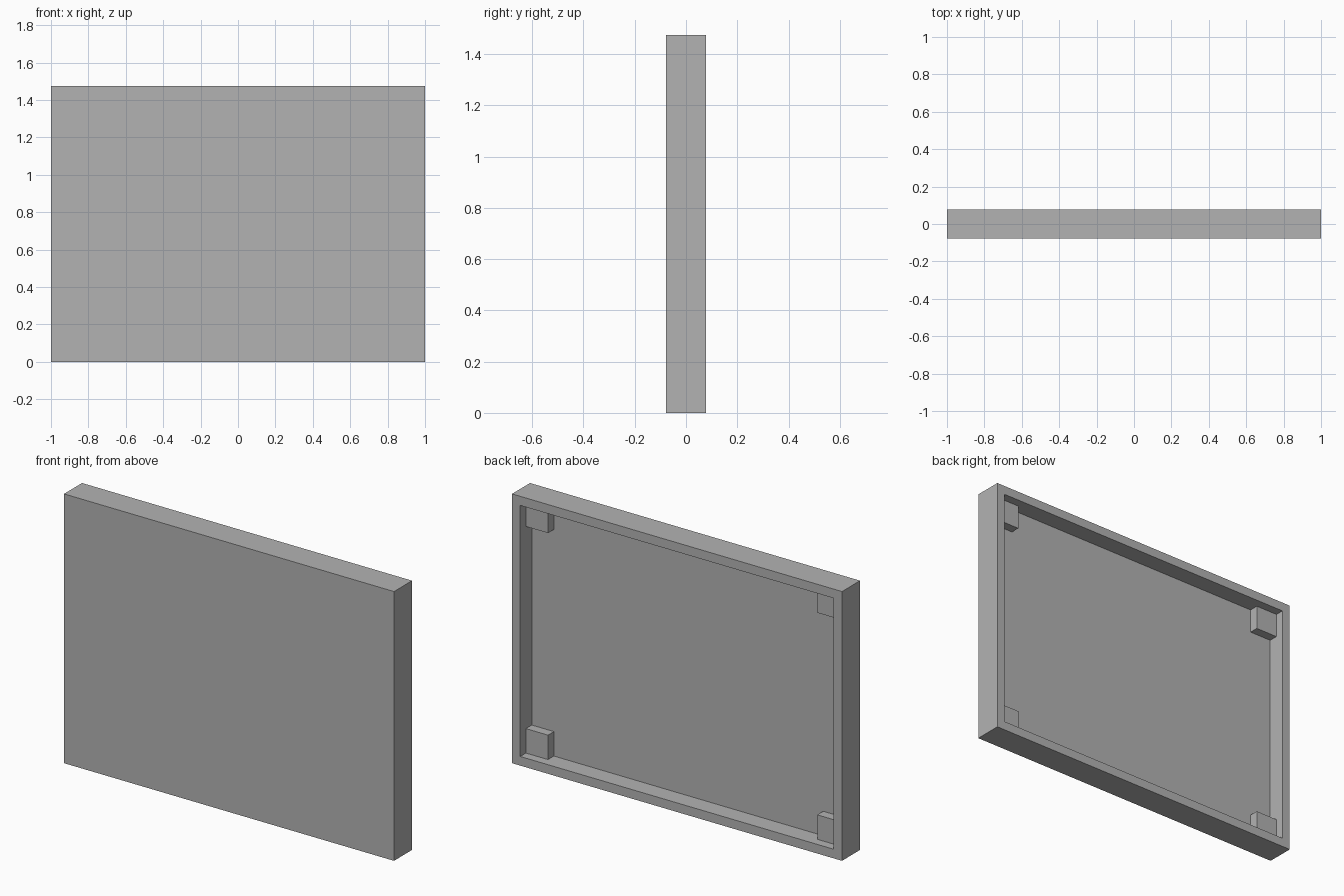
import bpy
import bmesh
from mathutils import Matrix, Vector

W, D, H = 2.0, 0.156, 1.475    # outer size
RIM = 0.05                     # rim width
RECESS = 0.1                   # depth of the hollow back
BLOCK, BLOCK_D = 0.134, 0.051  # corner block side and thickness

cube = bpy.data.objects.get("Cube")
if cube:
    bpy.data.objects.remove(cube)

grey = bpy.data.materials.new("plain_grey")
grey.use_nodes = True
grey.diffuse_color = (0.45, 0.45, 0.45, 1)
grey.node_tree.nodes["Principled BSDF"].inputs["Base Color"].default_value = grey.diffuse_color


def add_box(name, centre, size, edit=None):
    """Make a box object, optionally reshaped by an edit function."""
    bm = bmesh.new()
    bmesh.ops.create_cube(bm, size=1, matrix=Matrix.Translation(centre) @ Matrix.Diagonal((*size, 1)))
    if edit:
        edit(bm)
    mesh = bpy.data.meshes.new(name)
    bm.to_mesh(mesh)
    bm.free()
    mesh.materials.append(grey)
    obj = bpy.data.objects.new(name, mesh)
    bpy.context.collection.objects.link(obj)
    return obj


def hollow_back(bm):
    """Inset the rear face and push it in to leave a rim."""
    bm.normal_update()
    back = max(bm.faces, key=lambda f: f.calc_center_median().y)
    bmesh.ops.inset_region(bm, faces=[back], thickness=RIM, use_even_offset=True)
    pushed = bmesh.ops.extrude_discrete_faces(bm, faces=[back])["faces"][0]
    bmesh.ops.translate(bm, verts=pushed.verts, vec=Vector((0, -RECESS, 0)))


# Panel with a rim around its hollow back
add_box("panel", (0, 0, H / 2), (W, D, H), hollow_back)

# Mounting blocks in the four inner corners
floor_y = D / 2 - RECESS
offset = RIM + BLOCK / 2
for side, x in (("left", W / 2 - offset), ("right", offset - W / 2)):
    for level, z in (("lower", offset), ("upper", H - offset)):
        add_box(f"{level}_{side}_corner_block", (x, floor_y + BLOCK_D / 2, z),
                (BLOCK, BLOCK_D, BLOCK))
